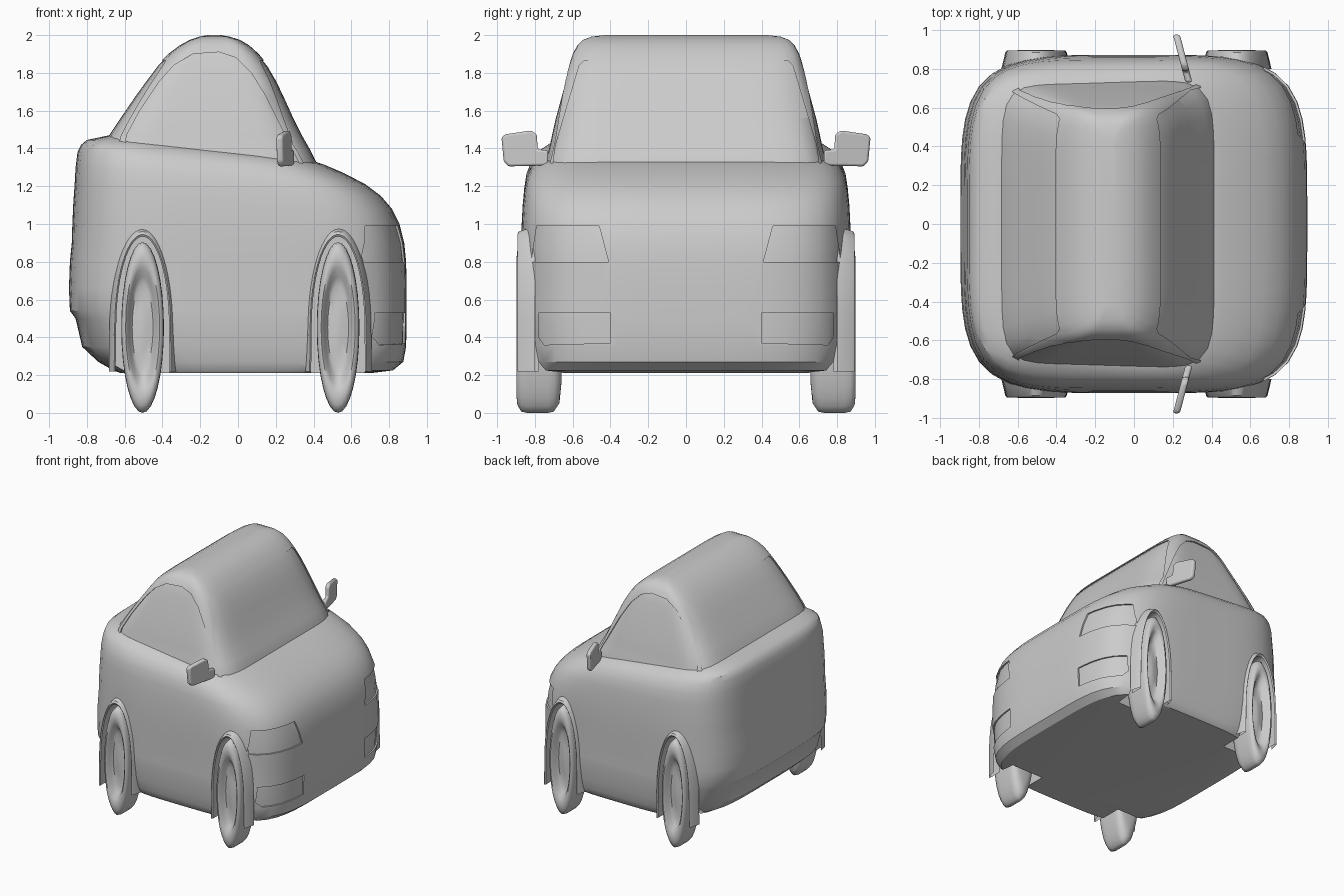
import bpy, bmesh, math
from mathutils import Matrix, Vector

if "Cube" in bpy.data.objects:
    bpy.data.objects.remove(bpy.data.objects["Cube"])


def finish(name, bm, smooth=True, angle=35):
    bmesh.ops.recalc_face_normals(bm, faces=bm.faces)
    me = bpy.data.meshes.new(name)
    bm.to_mesh(me)
    bm.free()
    ob = bpy.data.objects.new(name, me)
    bpy.context.collection.objects.link(ob)
    if smooth:
        shade(ob, angle)
    return ob


def select(ob):
    bpy.ops.object.select_all(action='DESELECT')
    ob.select_set(True)
    bpy.context.view_layer.objects.active = ob


def shade(ob, angle=35):
    select(ob)
    bpy.ops.object.shade_smooth_by_angle(angle=math.radians(angle))


def loft(bm, rings, closed=True, caps=True):
    rows = [[bm.verts.new(p) for p in r] for r in rings]
    n = len(rows[0])
    for a, b in zip(rows, rows[1:]):
        for i in range(n if closed else n - 1):
            j = (i + 1) % n
            bm.faces.new((a[i], a[j], b[j], b[i]))
    if caps:
        bm.faces.new(rows[0])
        bm.faces.new(rows[-1])


def ring(z, x0, x1, w, n, rise=0, count=72):
    # rounded-rectangle plan section, optionally rising toward the rear
    pts = []
    for i in range(count):
        t = 2 * math.pi * (i + 0.5) / count
        c, s = math.cos(t), math.sin(t)
        r = (abs(c) ** n + abs(s) ** n) ** (-1 / n)
        u = c * r
        pts.append(((x0 + x1) / 2 + u * (x1 - x0) / 2, s * r * w, z + rise * (1 - u) / 2))
    return pts


def prism(name, poly, axis, a, b, smooth=False):
    # polygon in (x,z) pushed along y, or in (y,z) pushed along x
    def put(p, d):
        return (p[0], d, p[1]) if axis == 'y' else (d, p[0], p[1])
    bm = bmesh.new()
    loft(bm, [[put(p, d) for p in poly] for d in (a, b)])
    return finish(name, bm, smooth)


def cut(target, tool, keep=False):
    m = target.modifiers.new("cut", 'BOOLEAN')
    m.operation, m.solver, m.object = 'DIFFERENCE', 'EXACT', tool
    select(target)
    bpy.ops.object.modifier_apply(modifier=m.name)
    if not keep:
        bpy.data.objects.remove(tool)


def recess(target, cutters, scale, centre):
    # sink panels to an even depth: each cutter stops at a shrunken copy of the target
    core = target.copy()
    core.data = target.data.copy()
    bpy.context.collection.objects.link(core)
    c = Vector(centre)
    core.data.transform(Matrix.Translation(c) @ Matrix.Scale(scale, 4) @ Matrix.Translation(-c))
    for t in cutters:
        cut(t, core, keep=True)
        cut(target, t)
    bpy.data.objects.remove(core)


def arch(cx, rx, rz, low, count=28):
    pts = [(cx + rx * math.cos(math.pi * i / count), 0.45 + rz * math.sin(math.pi * i / count))
           for i in range(count + 1)]
    return [(cx + rx * 1.02, low)] + pts + [(cx - rx * 1.02, low)]


WHEELS = (-0.505, 0.53)

# lower body with hood, rear deck and bumpers
bm = bmesh.new()
loft(bm, [ring(*r) for r in (
    (0.21, -0.62, 0.70, 0.81, 4.5), (0.225, -0.66, 0.82, 0.825, 4.5), (0.27, -0.74, 0.875, 0.84, 4.5),
    (0.35, -0.825, 0.89, 0.855, 4.5), (0.50, -0.86, 0.893, 0.87, 4.5), (0.54, -0.89, 0.893, 0.87, 4.5),
    (0.66, -0.895, 0.893, 0.87, 4.5), (0.80, -0.89, 0.89, 0.872, 4.5), (0.90, -0.88, 0.88, 0.872, 4.5),
    (1.00, -0.877, 0.855, 0.87, 4.5), (1.08, -0.872, 0.815, 0.865, 4.5, 0.03),
    (1.15, -0.865, 0.755, 0.857, 4.5, 0.06), (1.21, -0.86, 0.675, 0.845, 4.5, 0.09),
    (1.27, -0.85, 0.56, 0.815, 4.5, 0.11), (1.315, -0.83, 0.455, 0.775, 5, 0.105),
    (1.33, -0.80, 0.41, 0.74, 5, 0.115), (1.34, -0.68, 0.36, 0.68, 6, 0.13))])
body = finish("body", bm, False)

# headlight and lower lamp recesses
panels = []
for s in (1, -1):
    for poly in (((0.41, 0.80), (0.46, 0.99), (0.79, 0.99), (0.82, 0.80)),
                 ((0.40, 0.37), (0.40, 0.53), (0.78, 0.53), (0.78, 0.40), (0.75, 0.36))):
        panels.append(prism("panel_cutter", [(s * y, z) for y, z in poly], 'x', 0.4, 1.2))
recess(body, panels, 0.988, (0, 0, 0.65))

# wheel wells
for x in WHEELS:
    for s in (1, -1):
        cut(body, prism("well_cutter", arch(x, 0.142, 0.485, 0.0), 'y', s * 0.62, s * 1.1))
shade(body, 32)

# cabin
bm = bmesh.new()
loft(bm, [ring(*r) for r in (
    (1.26, -0.74, 0.44, 0.76, 7), (1.33, -0.74, 0.42, 0.755, 7), (1.40, -0.72, 0.385, 0.735, 7),
    (1.47, -0.69, 0.345, 0.72, 7), (1.56, -0.63, 0.30, 0.70, 7), (1.67, -0.555, 0.25, 0.67, 7),
    (1.76, -0.49, 0.207, 0.645, 7), (1.84, -0.43, 0.16, 0.62, 7), (1.90, -0.37, 0.11, 0.60, 7),
    (1.945, -0.31, 0.06, 0.575, 7), (1.975, -0.255, 0.01, 0.545, 7), (1.992, -0.205, -0.045, 0.50, 7),
    (2.0, -0.16, -0.09, 0.43, 7))])
cabin = finish("cabin", bm, False)
side = [(-0.60, 1.38), (-0.59, 1.47), (-0.52, 1.60), (-0.42, 1.75), (-0.34, 1.84), (-0.24, 1.90),
        (-0.10, 1.91), (-0.01, 1.88), (0.07, 1.80), (0.15, 1.67), (0.22, 1.53), (0.32, 1.33), (0.32, 1.28), (-0.60, 1.28)]
screen = [(-0.71, 1.28), (-0.69, 1.42), (-0.565, 1.84), (-0.54, 1.865),
          (0.54, 1.865), (0.565, 1.84), (0.69, 1.42), (0.71, 1.28)]
recess(cabin, [prism("side_cutter", side, 'y', -1.2, 1.2), prism("screen_cutter", screen, 'x', -1.2, 1.2)],
       0.985, (-0.13, 0, 1.5))
shade(cabin, 32)

# wheels: turned profile (radius, y) squashed along x, plus arch flares
tyre = [(0.30, 0.66), (0.40, 0.67), (0.445, 0.70), (0.452, 0.73), (0.452, 0.84), (0.445, 0.872), (0.41, 0.893),
        (0.36, 0.898), (0.31, 0.885), (0.27, 0.855), (0.22, 0.84), (0.12, 0.845), (0.03, 0.85)]
for x, end in zip(WHEELS, ("rear", "front")):
    for s, hand in ((1, "left"), (-1, "right")):
        bm = bmesh.new()
        loft(bm, [[(x + 0.25 * r * math.cos(2 * math.pi * i / 32), s * y,
                    0.452 + r * math.sin(2 * math.pi * i / 32)) for i in range(32)] for r, y in tyre])
        finish(f"{end}_{hand}_wheel", bm, True, 50)
        bm = bmesh.new()
        loft(bm, [[(px, s * y, pz) for px, pz in arch(x, rx, rz, 0.22)] for rx, rz, y in (
            (0.175, 0.54, 0.80), (0.155, 0.51, 0.885), (0.148, 0.495, 0.893), (0.14, 0.483, 0.885),
            (0.14, 0.483, 0.78))], closed=False, caps=False)
        finish(f"{end}_{hand}_arch_flare", bm, True, 40)

# door mirrors, swept back toward the tip
outline = [(0.73, 1.31), (0.94, 1.305), (0.965, 1.33), (0.977, 1.46), (0.955, 1.475),
           (0.82, 1.495), (0.79, 1.475), (0.785, 1.395), (0.73, 1.39)]
for s, hand in ((1, "left"), (-1, "right")):
    mirror = prism(f"{hand}_mirror", [(s * y, z) for y, z in outline], 'x', 0.262, 0.298)
    for v in mirror.data.vertices:
        v.co.x -= 0.26 * (abs(v.co.y) - 0.74)
    bev = mirror.modifiers.new("round", 'BEVEL')
    bev.width, bev.segments = 0.012, 3
    shade(mirror, 40)
